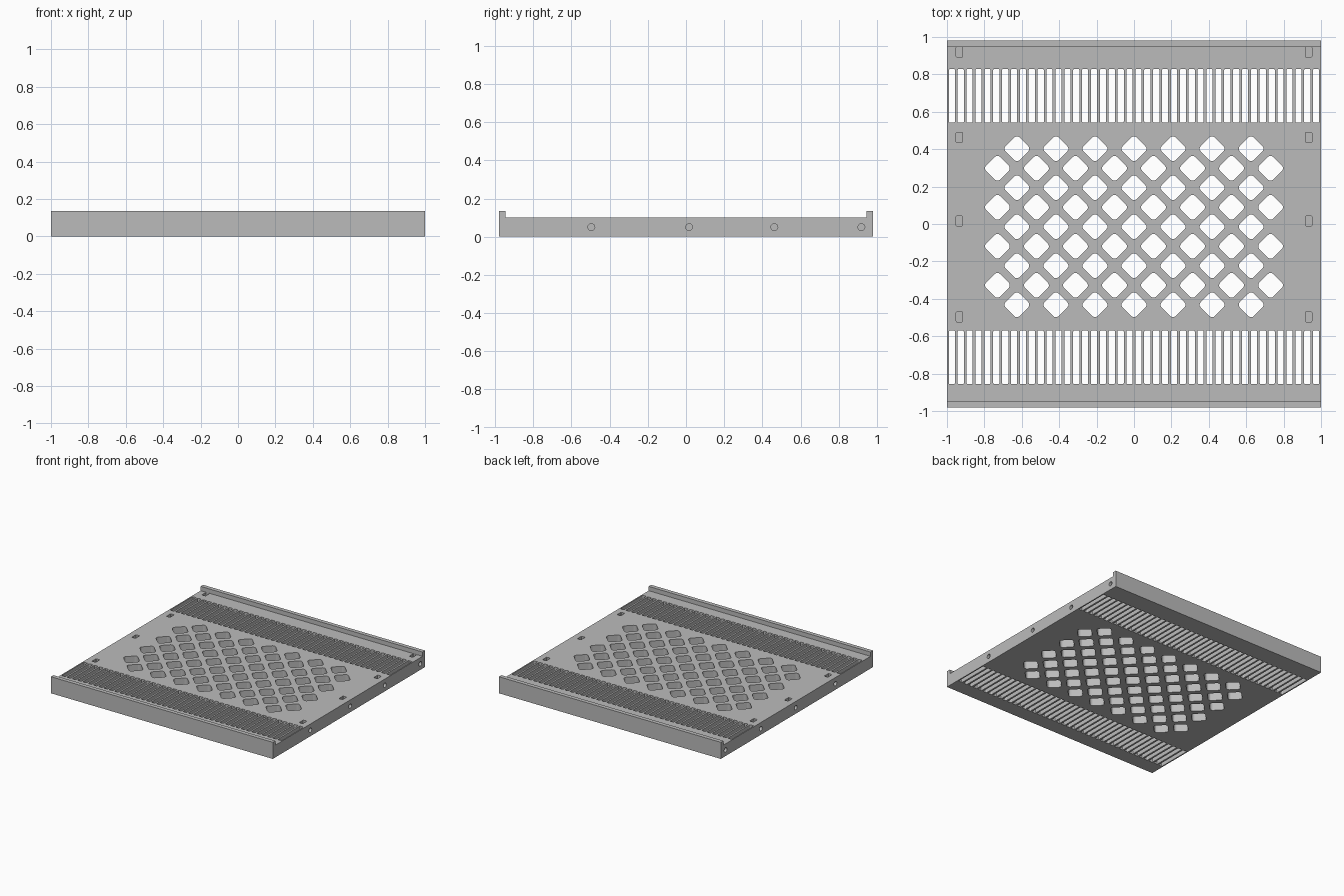
import bpy, bmesh, math

if "Cube" in bpy.data.objects:
    bpy.data.objects.remove(bpy.data.objects["Cube"])

grey = bpy.data.materials.new("light grey")
grey.use_nodes = True
colour = (0.5, 0.5, 0.5, 1)
grey.diffuse_color = colour
grey.node_tree.nodes["Principled BSDF"].inputs["Base Color"].default_value = colour


def prism(bm, points, z0, z1):
    """Extrude a flat outline from z0 up to z1."""
    face = bm.faces.new([bm.verts.new((x, y, z0)) for x, y in points])
    top = bmesh.ops.extrude_face_region(bm, geom=[face])["geom"]
    for v in top:
        if isinstance(v, bmesh.types.BMVert):
            v.co.z = z1


def rounded(cx, cy, w, h, r, angle=0, steps=3):
    """Outline of a rounded rectangle, turned about its centre."""
    pts = []
    ca, sa = math.cos(angle), math.sin(angle)
    for q, (sx, sy) in enumerate([(1, 1), (-1, 1), (-1, -1), (1, -1)]):
        for i in range(steps + 1):
            t = (q + i / steps) * math.pi / 2
            x = sx * (w / 2 - r) + r * math.cos(t)
            y = sy * (h / 2 - r) + r * math.sin(t)
            pts.append((cx + x * ca - y * sa, cy + x * sa + y * ca))
    return pts


def finish(bm, name):
    bmesh.ops.recalc_face_normals(bm, faces=bm.faces)
    mesh = bpy.data.meshes.new(name)
    bm.to_mesh(mesh)
    bm.free()
    ob = bpy.data.objects.new(name, mesh)
    bpy.context.collection.objects.link(ob)
    mesh.materials.append(grey)
    return ob


def cut(target, cutter):
    cutter.hide_render = True
    mod = target.modifiers.new("cut", "BOOLEAN")
    mod.object, mod.operation, mod.solver = cutter, "DIFFERENCE", "EXACT"
    bpy.context.view_layer.objects.active = target
    bpy.ops.object.modifier_apply(modifier=mod.name)
    bpy.data.objects.remove(cutter)


# Tray plate: side profile with a raised lip at each end, run along x
LEN, LIP, TOP, RIM = 0.98, 0.947, 0.1, 0.135
bm = bmesh.new()
profile = [(-LEN, 0), (LEN, 0), (LEN, RIM), (LIP, RIM),
           (LIP, TOP), (-LIP, TOP), (-LIP, RIM), (-LEN, RIM)]
face = bm.faces.new([bm.verts.new((-1, y, z)) for y, z in profile])
for v in bmesh.ops.extrude_face_region(bm, geom=[face])["geom"]:
    if isinstance(v, bmesh.types.BMVert):
        v.co.x = 1
plate = finish(bm, "vented_tray")

bm = bmesh.new()
# Diamond vents in staggered rows
for row in range(9):
    count = 7 + row % 2
    for col in range(count):
        x = (col - (count - 1) / 2) * 0.2087
        y = (row - 4) * 0.1043 - 0.015
        prism(bm, rounded(x, y, 0.106, 0.106, 0.02, math.pi / 4), -0.1, 0.2)
# Long narrow vent slots
for y in (0.685, -0.713):
    for i in range(42):
        prism(bm, rounded((i - 20.5) * 0.0475, y, 0.033, 0.287, 0.006), -0.1, 0.2)
# Blind nut pockets near both sides
BOLTS = (-0.496, 0.016, 0.463, 0.919)
for side in (-1, 1):
    for y in BOLTS:
        prism(bm, rounded(side * 0.934, y, 0.033, 0.054, 0.004), 0.02, 0.2)
cut(plate, finish(bm, "vent_cutter"))

# Bolt holes from the sides into the pockets
bm = bmesh.new()
for side in (-1, 1):
    for y in BOLTS:
        ring = [(0.018 * math.cos(a * math.tau / 16), 0.018 * math.sin(a * math.tau / 16))
                for a in range(16)]
        face = bm.faces.new([bm.verts.new((side * 0.9, y + u, 0.05 + v)) for u, v in ring])
        for v in bmesh.ops.extrude_face_region(bm, geom=[face])["geom"]:
            if isinstance(v, bmesh.types.BMVert):
                v.co.x = side * 1.1
cut(plate, finish(bm, "bolt_cutter"))
